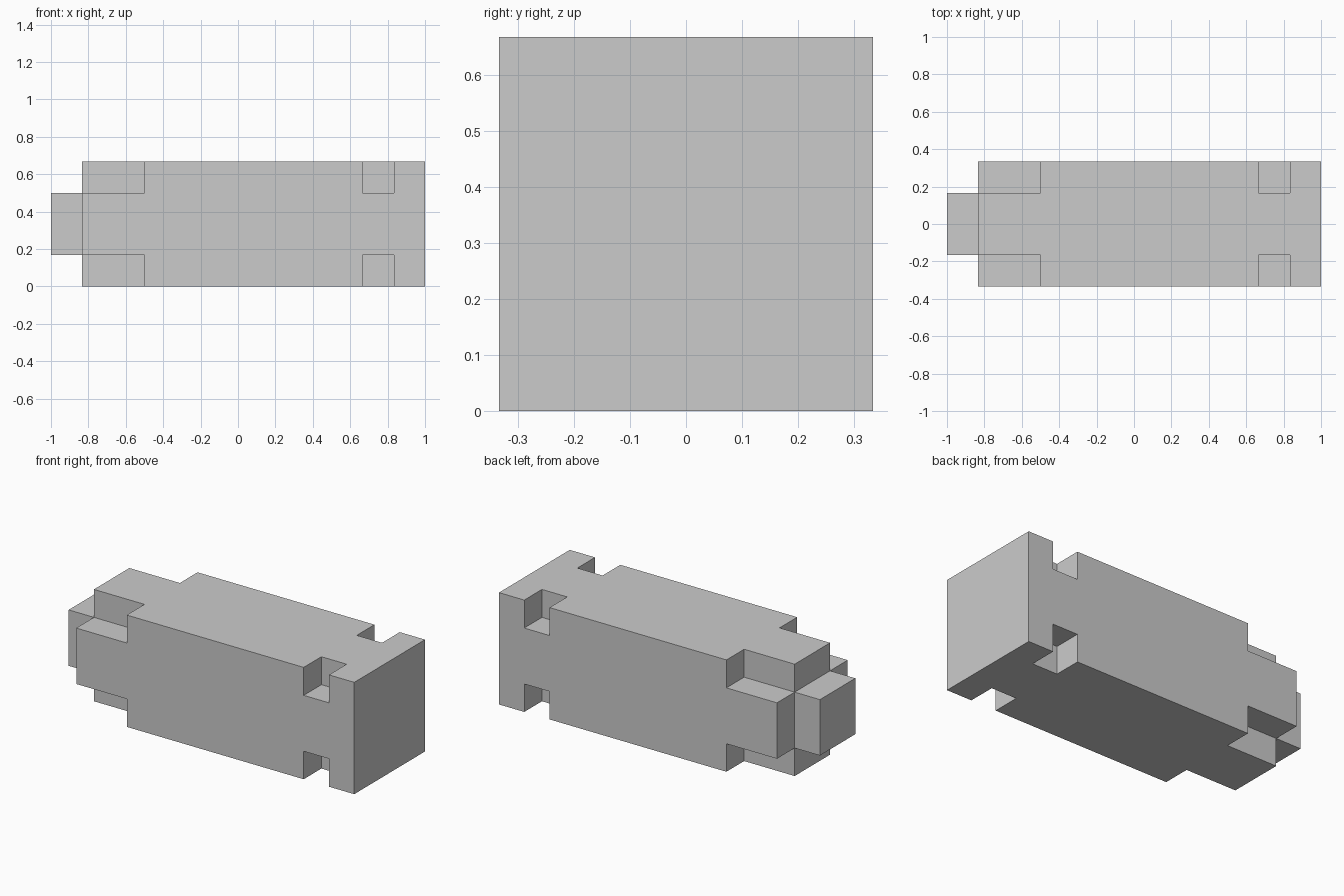
import bpy, bmesh
from mathutils import Vector

if "Cube" in bpy.data.objects:
    bpy.data.objects.remove(bpy.data.objects["Cube"])

U = 1 / 6  # the whole model sits on a grid of sixths

# Cross-sections on a 3 x 3 layout (bands of 1, 2 and 1 units in y and z)
FULL = {(j, k) for j in range(3) for k in range(3)}
CROSS = {(j, k) for j, k in FULL if j == 1 or k == 1}
CORE = {(1, 1)}

# Lengthwise sections from the pin end to the head end
XS = [-6, -5, -3, 4, 5, 6]
YS = [-2, -1, 1, 2]
ZS = [0, 1, 3, 4]
SECTIONS = [CORE, CROSS, FULL, CROSS, FULL]
solid = {(i, j, k) for i, s in enumerate(SECTIONS) for j, k in s}

bm = bmesh.new()
verts = {}


def vert(idx):
    if idx not in verts:
        verts[idx] = bm.verts.new(Vector((XS[idx[0]], YS[idx[1]], ZS[idx[2]])) * U)
    return verts[idx]


# Outer skin: a face wherever a solid cell meets empty space
for cell in sorted(solid):
    for axis in range(3):
        for side in (0, 1):
            neighbour = list(cell)
            neighbour[axis] += 2 * side - 1
            if tuple(neighbour) in solid:
                continue
            a, b = (axis + 1) % 3, (axis + 2) % 3
            loop = []
            for da, db in ((0, 0), (1, 0), (1, 1), (0, 1)):
                c = list(cell)
                c[axis] += side
                c[a] += da
                c[b] += db
                loop.append(vert(tuple(c)))
            bm.faces.new(loop if side else loop[::-1])

# Merge coplanar faces into clean flat panels
bmesh.ops.dissolve_limit(bm, angle_limit=0.01, verts=bm.verts[:], edges=bm.edges[:])

mesh = bpy.data.meshes.new("notched_bar")
bm.to_mesh(mesh)
bm.free()
bpy.context.collection.objects.link(bpy.data.objects.new("notched_bar", mesh))
